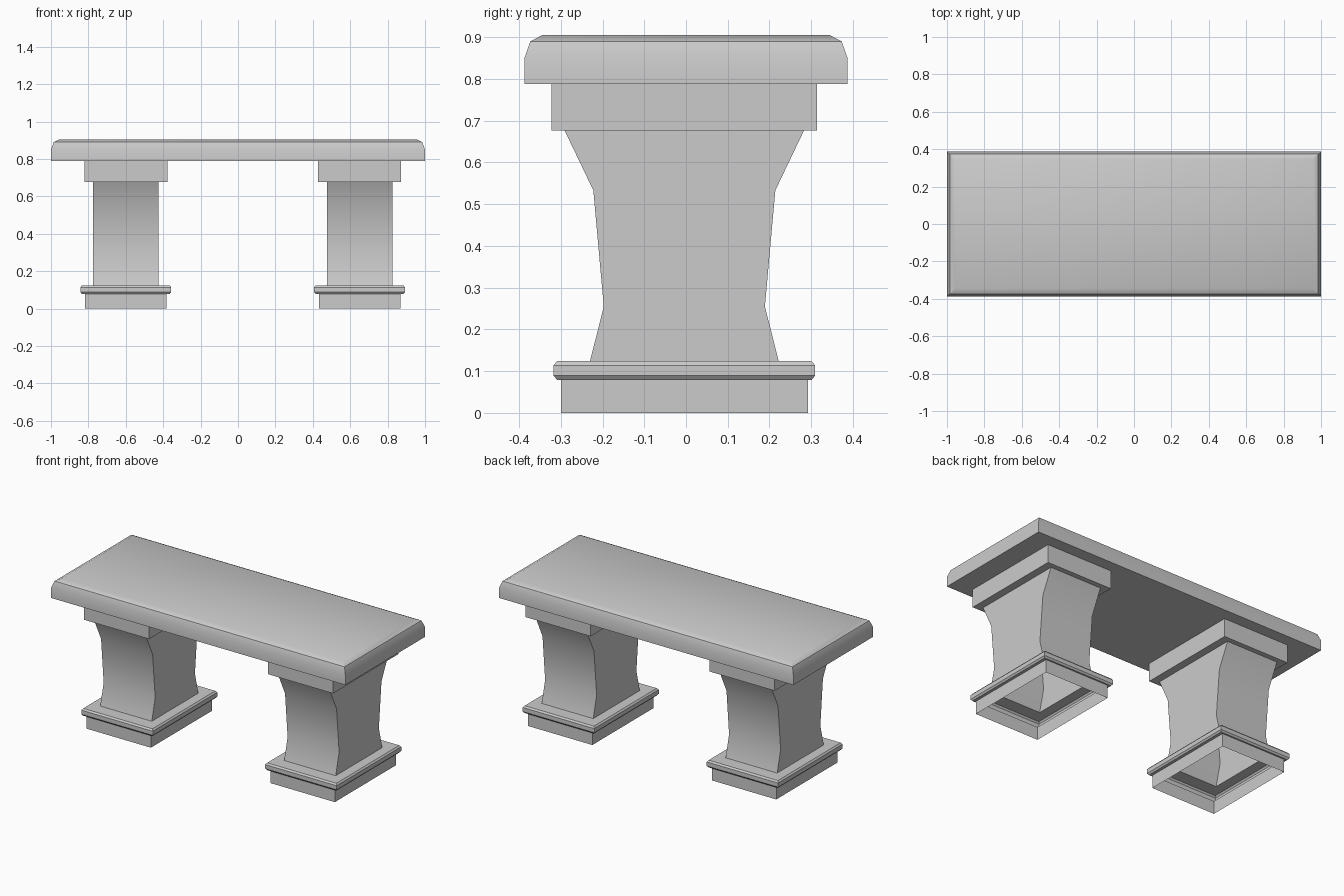
import bpy, bmesh, math

if "Cube" in bpy.data.objects:
    bpy.data.objects.remove(bpy.data.objects["Cube"])


def stacked_rects(name, levels, centre, close_ends):
    """Skin a stack of rectangles given as (half x, half y, z)."""
    bm = bmesh.new()
    rings = []
    for hx, hy, z in levels:
        corners = ((-hx, -hy), (hx, -hy), (hx, hy), (-hx, hy))
        rings.append([bm.verts.new((x, y, z)) for x, y in corners])
    for low, high in zip(rings, rings[1:]):
        for i in range(4):
            j = (i + 1) % 4
            bm.faces.new((low[i], low[j], high[j], high[i]))
    if close_ends:
        bm.faces.new(rings[0][::-1])
        bm.faces.new(rings[-1])
    mesh = bpy.data.meshes.new(name)
    bm.to_mesh(mesh)
    bm.free()
    obj = bpy.data.objects.new(name, mesh)
    obj.location = (centre[0], centre[1], 0)
    bpy.context.collection.objects.link(obj)
    bpy.ops.object.select_all(action='DESELECT')
    obj.select_set(True)
    bpy.context.view_layer.objects.active = obj
    bpy.ops.object.shade_smooth_by_angle(angle=math.radians(30))
    return obj


# Seat slab with a softened upper edge
stacked_rects("seat", [
    (1.0, 0.387, 0.788),
    (1.0, 0.387, 0.850),
    (0.985, 0.373, 0.890),
    (0.955, 0.344, 0.905),
], (0, 0), True)

# Hollow pedestal legs, open at the bottom: plinth, moulding, waisted shaft, cap
leg_profile = [
    (0.218, 0.296, 0.0),
    (0.218, 0.296, 0.079),
    (0.235, 0.305, 0.079),
    (0.243, 0.313, 0.089),
    (0.243, 0.313, 0.114),
    (0.235, 0.305, 0.124),
    (0.175, 0.226, 0.124),
    (0.175, 0.193, 0.255),
    (0.175, 0.218, 0.533),
    (0.175, 0.287, 0.677),
    (0.222, 0.318, 0.677),
    (0.222, 0.318, 0.788),
]
for name, x in (("left_leg", -0.60), ("right_leg", 0.65)):
    stacked_rects(name, leg_profile, (x, -0.004), False)
